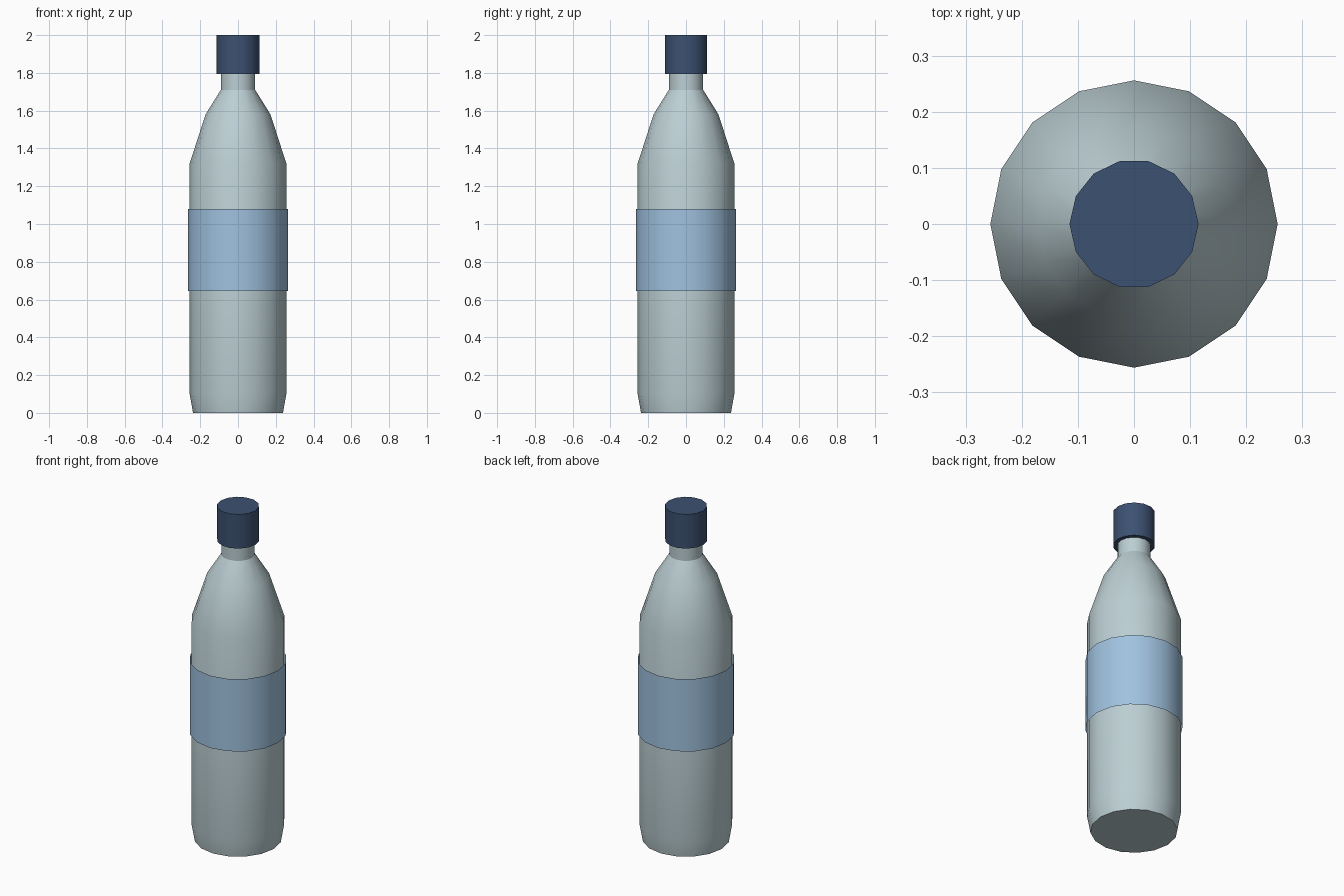
import bpy, bmesh, math

if "Cube" in bpy.data.objects:
    bpy.data.objects.remove(bpy.data.objects["Cube"])


def material(name, rgb):
    m = bpy.data.materials.new(name)
    m.diffuse_color = (*rgb, 1.0)
    m.use_nodes = True
    m.node_tree.nodes["Principled BSDF"].inputs["Base Color"].default_value = m.diffuse_color
    return m


def lathe(name, profile, sides, mat, capped=True):
    """Revolve (radius, z) points about the z axis."""
    bm = bmesh.new()
    rings = []
    for r, z in profile:
        rings.append([bm.verts.new((r * math.cos(2 * math.pi * i / sides),
                                    r * math.sin(2 * math.pi * i / sides), z))
                      for i in range(sides)])
    for a, b in zip(rings, rings[1:]):
        for i in range(sides):
            j = (i + 1) % sides
            bm.faces.new((a[i], a[j], b[j], b[i]))
    if capped:
        bm.faces.new(rings[0][::-1])
        bm.faces.new(rings[-1])
    me = bpy.data.meshes.new(name)
    bm.to_mesh(me)
    bm.free()
    me.materials.append(mat)
    ob = bpy.data.objects.new(name, me)
    bpy.context.collection.objects.link(ob)
    bpy.ops.object.select_all(action='DESELECT')
    ob.select_set(True)
    bpy.context.view_layer.objects.active = ob
    bpy.ops.object.shade_smooth_by_angle(angle=math.radians(31))
    return ob


clear_plastic = material("pale_grey_plastic", (0.50, 0.62, 0.65))
label_blue = material("light_blue_label", (0.35, 0.54, 0.74))
cap_navy = material("navy_cap", (0.045, 0.082, 0.165))

# Bottle body with tapered foot, shoulder and neck
lathe("bottle_body", [(0.238, 0), (0.256, 0.10), (0.256, 1.32), (0.172, 1.58),
                      (0.091, 1.71), (0.091, 1.81)], 16, clear_plastic)

# Wrap-around label: an open band just outside the body
lathe("label", [(0.266, 0.645), (0.266, 1.08)], 16, label_blue, capped=False)

# Screw cap
lathe("cap", [(0.115, 1.795), (0.115, 2.0)], 14, cap_navy)
